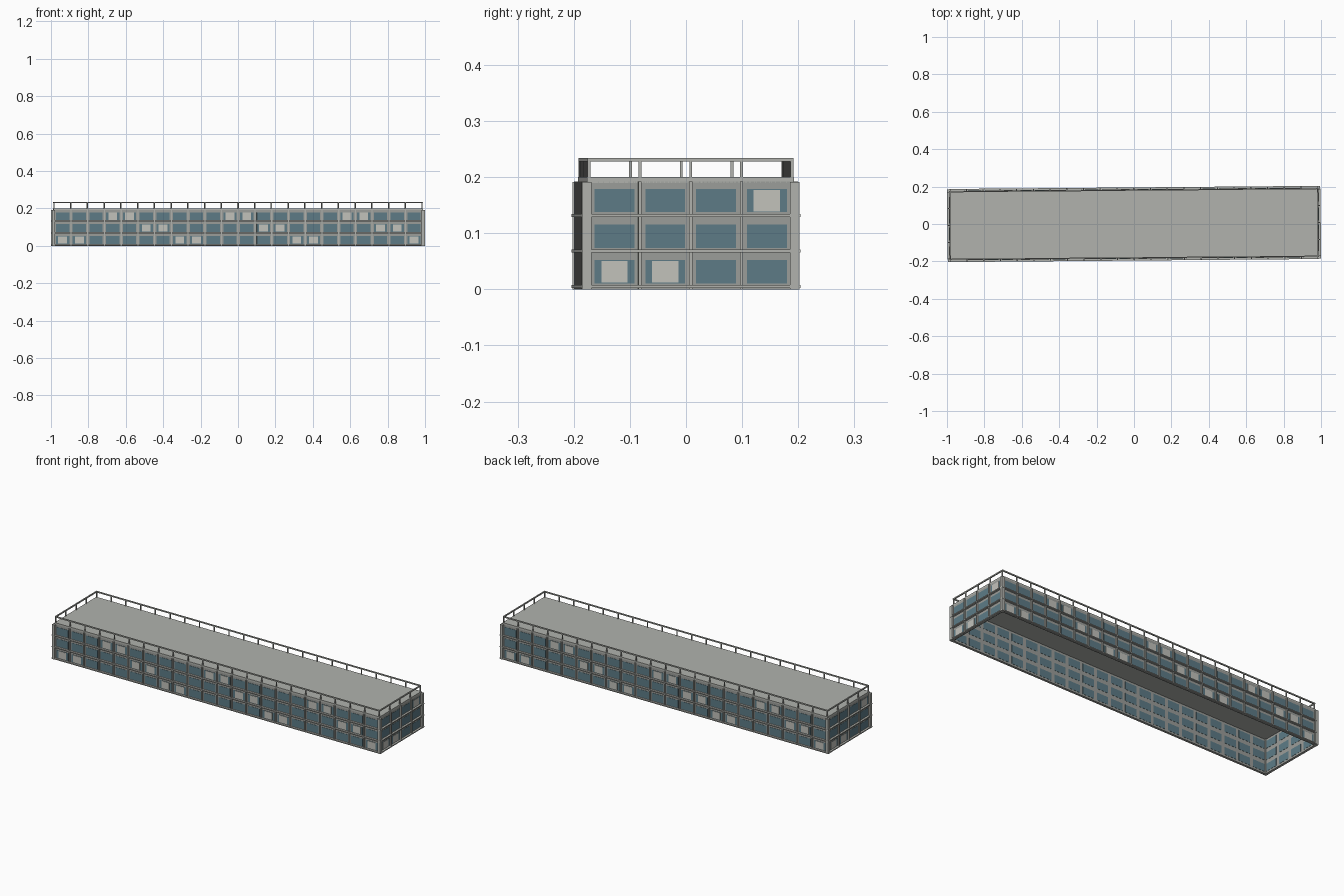
import bpy, bmesh
from math import pi
from mathutils import Matrix, Vector

if "Cube" in bpy.data.objects:
    bpy.data.objects.remove(bpy.data.objects["Cube"])

L, W = 1.994, 0.388          # outer plan size
TURN = 0.0085                # slight rotation of the whole block
CORNER = 0.013               # margin before the first bay
INSET = 0.0095               # wall plane behind the pillars
FLOORS, FLOOR_H, Z0 = 3, 0.0635, 0.004
TOP = 0.192


def material(name, rgb):
    m = bpy.data.materials.new(name)
    m.diffuse_color = (*rgb, 1)
    m.use_nodes = True
    m.node_tree.nodes["Principled BSDF"].inputs["Base Color"].default_value = m.diffuse_color
    return m


wall_mat = material("wall grey", (0.33, 0.34, 0.32))
frame_mat = material("frame grey", (0.44, 0.45, 0.42))
glass_mat = material("glass blue", (0.11, 0.20, 0.24))
curtain_mat = material("curtain", (0.54, 0.54, 0.50))

parts = {}


def box(part, mat, m, lo, hi):
    """Add an axis box lo..hi, moved by matrix m, to the named part."""
    bm, _ = parts.setdefault(part, (bmesh.new(), mat))
    lo, hi = Vector(lo), Vector(hi)
    bmesh.ops.create_cube(bm, size=1, matrix=m @ Matrix.Translation((lo + hi) / 2)
                          @ Matrix.Diagonal((*(hi - lo), 1)))


turn = Matrix.Rotation(TURN, 4, 'Z')

# Each side in local axes: x along the facade, y = 0 at the outer face, +y inward
for k in range(4):
    length, depth, bays = (L, W, 22) if k % 2 == 0 else (W, L, 4)
    m = turn @ Matrix.Rotation(k * pi / 2, 4, 'Z') @ Matrix.Translation((-length / 2, -depth / 2, 0))
    pitch = (length - 2 * CORNER) / bays

    # thin wall, corner pillar, roof edge
    box("walls", wall_mat, m, (INSET, INSET, 0), (length - INSET, INSET + 0.004, TOP))
    box("corner_pillars", frame_mat, m, (0, 0, 0), (0.017, 0.017, TOP - 0.001))

    # floor ledges
    for f in range(FLOORS):
        z = Z0 + f * FLOOR_H - 0.002
        box("floor_ledges", frame_mat, m, (0, -0.0015, z), (length - 0.012, INSET + 0.001, z + 0.0055))

    # pilasters between bays, and roof railing posts above them
    for i in range(bays + 1):
        x = CORNER + i * pitch
        if 0 < i < bays:
            box("pilasters", frame_mat, m, (x - 0.003, 0.002, 0), (x + 0.003, INSET + 0.001, TOP))
        if i < bays:
            box("railing_posts", frame_mat, m, (x - 0.0025, 0.011, 0.199), (x + 0.0025, 0.016, 0.229))
    box("top_rail", frame_mat, m, (0.0105, 0.0105, 0.228), (length - 0.0105, 0.0165, 0.2345))

    # windows, with pale curtains in a repeating pattern
    for f in range(FLOORS):
        z = Z0 + f * FLOOR_H + 0.0065
        for i in range(bays):
            x = CORNER + (i + 0.5) * pitch
            box("window_panes", glass_mat, m, (x - 0.0355, INSET - 0.001, z),
                (x + 0.0355, INSET + 0.005, z + 0.0415))
            if (i + 2 * f) % 7 < 2:
                box("curtains", curtain_mat, m, (x - 0.0235, INSET - 0.0025, z + 0.0015),
                    (x + 0.0235, INSET, z + 0.040))

# roof slab; the building is open underneath
e = 0.0095
box("roof_slab", frame_mat, turn, (-L / 2 + e, -W / 2 + e, 0.190), (L / 2 - e, W / 2 - e, 0.2))

for name, (bm, mat) in parts.items():
    mesh = bpy.data.meshes.new(name)
    bm.to_mesh(mesh)
    bm.free()
    mesh.materials.append(mat)
    bpy.context.collection.objects.link(bpy.data.objects.new(name, mesh))
